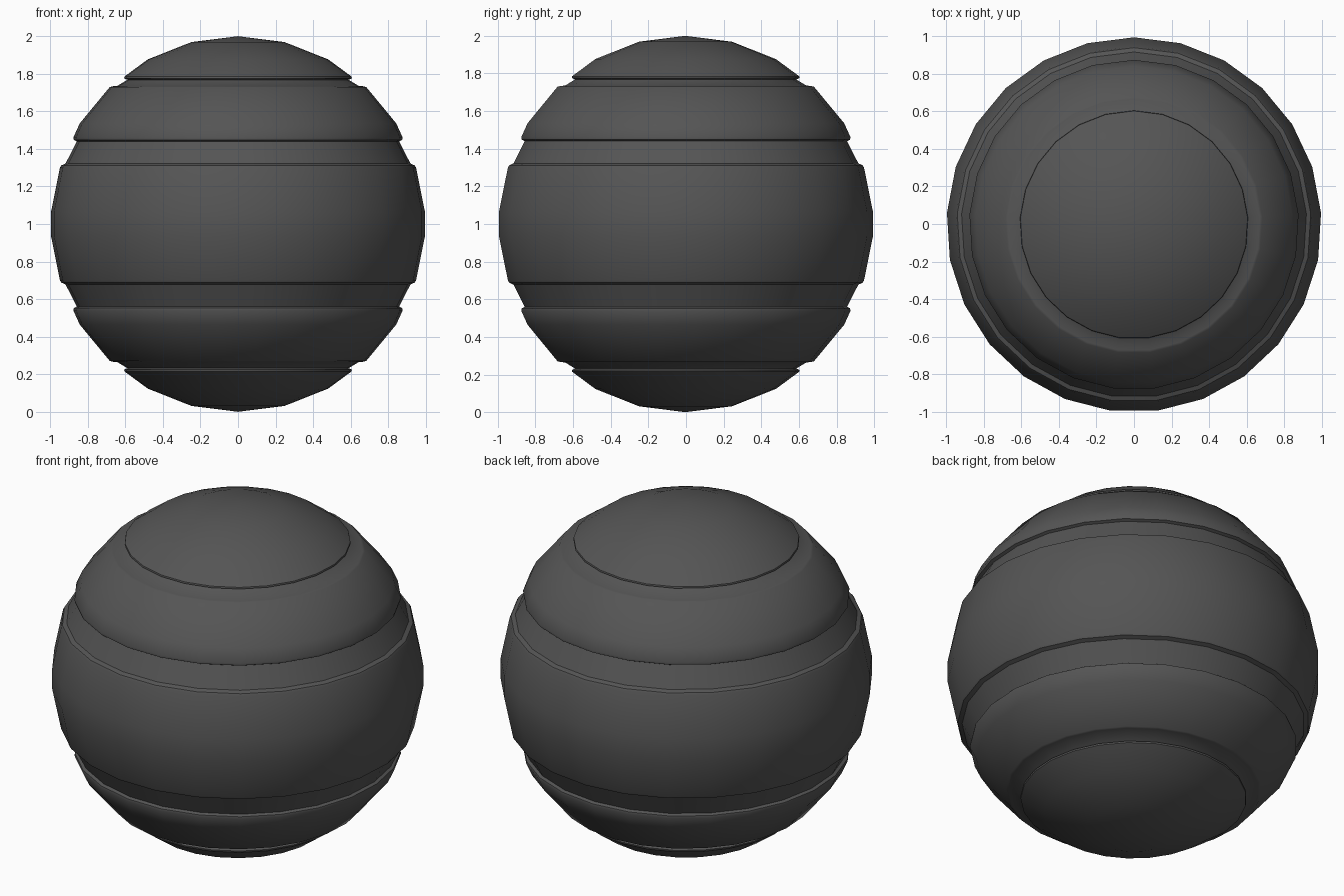
import bpy, bmesh, math

if "Cube" in bpy.data.objects:
    bpy.data.objects.remove(bpy.data.objects["Cube"])

SIDES = 25
STEP = math.radians(14.4)

mat = bpy.data.materials.new("charcoal grey")
mat.diffuse_color = (0.09, 0.09, 0.09, 1)
mat.use_nodes = True
mat.node_tree.nodes["Principled BSDF"].inputs["Base Color"].default_value = mat.diffuse_color


def ring(k):
    # point of the faceted ball, k steps down from the pole
    return (math.sin(k * STEP), math.cos(k * STEP))


def lathe(name, profile, z0):
    bm = bmesh.new()
    rows = []
    for r, z in profile:
        if r < 1e-6:
            rows.append([bm.verts.new((0, -0.004, z + z0))])
        else:
            rows.append([bm.verts.new((r * math.sin(2 * math.pi * i / SIDES),
                                       r * math.cos(2 * math.pi * i / SIDES) - 0.004,
                                       z + z0)) for i in range(SIDES)])
    for a, b in zip(rows, rows[1:]):
        for i in range(SIDES):
            j = (i + 1) % SIDES
            if len(a) == 1:
                bm.faces.new((a[0], b[i], b[j]))
            elif len(b) == 1:
                bm.faces.new((a[i], b[0], a[j]))
            else:
                bm.faces.new((a[i], b[i], b[j], a[j]))
    bmesh.ops.recalc_face_normals(bm, faces=bm.faces)
    for f in bm.faces:
        f.smooth = True
    # keep the groove lips crisp
    for e in bm.edges:
        e.smooth = e.calc_face_angle(0) < math.radians(35)
    me = bpy.data.meshes.new(name)
    bm.to_mesh(me)
    bm.free()
    me.materials.append(mat)
    ob = bpy.data.objects.new(name, me)
    bpy.context.collection.objects.link(ob)
    return ob


# upper half: cap, narrow groove, shoulder band, wide groove, belt
upper = [
    (0, 1.0), ring(1), ring(2),
    (0.606, 0.785), (0.608, 0.776), (0.59, 0.768),
    (0.643, 0.736), (0.672, 0.733), ring(3), ring(4),
    (0.878, 0.462), (0.876, 0.448), (0.860, 0.440),
    (0.920, 0.322), (0.943, 0.312), (0.950, 0.300), ring(6),
]
lower = [(r, -z) for r, z in reversed(upper)]
lathe("grooved_ball", upper + lower, 1.0)
